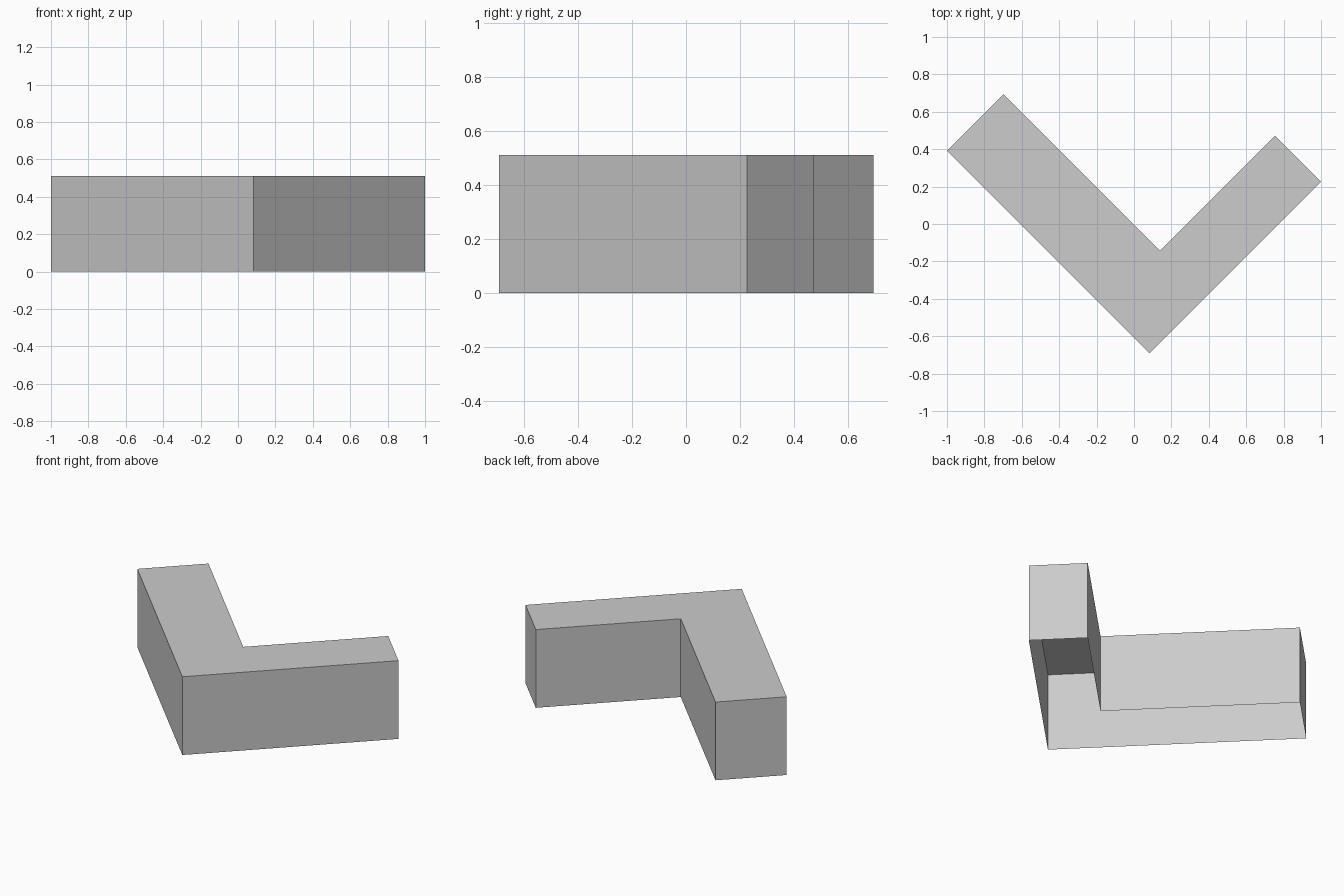
import bpy
import bmesh
from mathutils import Vector

cube = bpy.data.objects.get("Cube")
if cube:
    bpy.data.objects.remove(cube, do_unlink=True)

HEIGHT = 0.51

# Single plain grey
grey = bpy.data.materials.new("plain_grey")
grey.use_nodes = True
colour = (0.604, 0.604, 0.604, 1.0)
grey.diffuse_color = colour
grey.node_tree.nodes["Principled BSDF"].inputs["Base Color"].default_value = colour

# L-shaped footprint: the two arms run diagonally from the front corner
corner = Vector((0.083, -0.692, 0))
right_dir = Vector((1, 1, 0))
left_dir = Vector((-1, 1, 0))
long_arm, short_arm = 1.083, 0.917
long_width, short_width = 0.302, 0.247


def point(along_right, along_left):
    return corner + right_dir * along_right + left_dir * along_left


footprint = [
    point(0, 0),
    point(short_arm, 0),
    point(short_arm, short_width),
    point(long_width, short_width),
    point(long_width, long_arm),
    point(0, long_arm),
]

# Thin shell: walls and a flat roof, open underneath
bm = bmesh.new()
base = [bm.verts.new(p) for p in footprint]
top = [bm.verts.new(p + Vector((0, 0, HEIGHT))) for p in footprint]
for i in range(len(base)):
    j = (i + 1) % len(base)
    bm.faces.new((base[i], base[j], top[j], top[i]))
bm.faces.new(top)

mesh = bpy.data.meshes.new("l_shaped_block")
bm.to_mesh(mesh)
bm.free()
mesh.materials.append(grey)
block = bpy.data.objects.new("l_shaped_block", mesh)
bpy.context.collection.objects.link(block)
